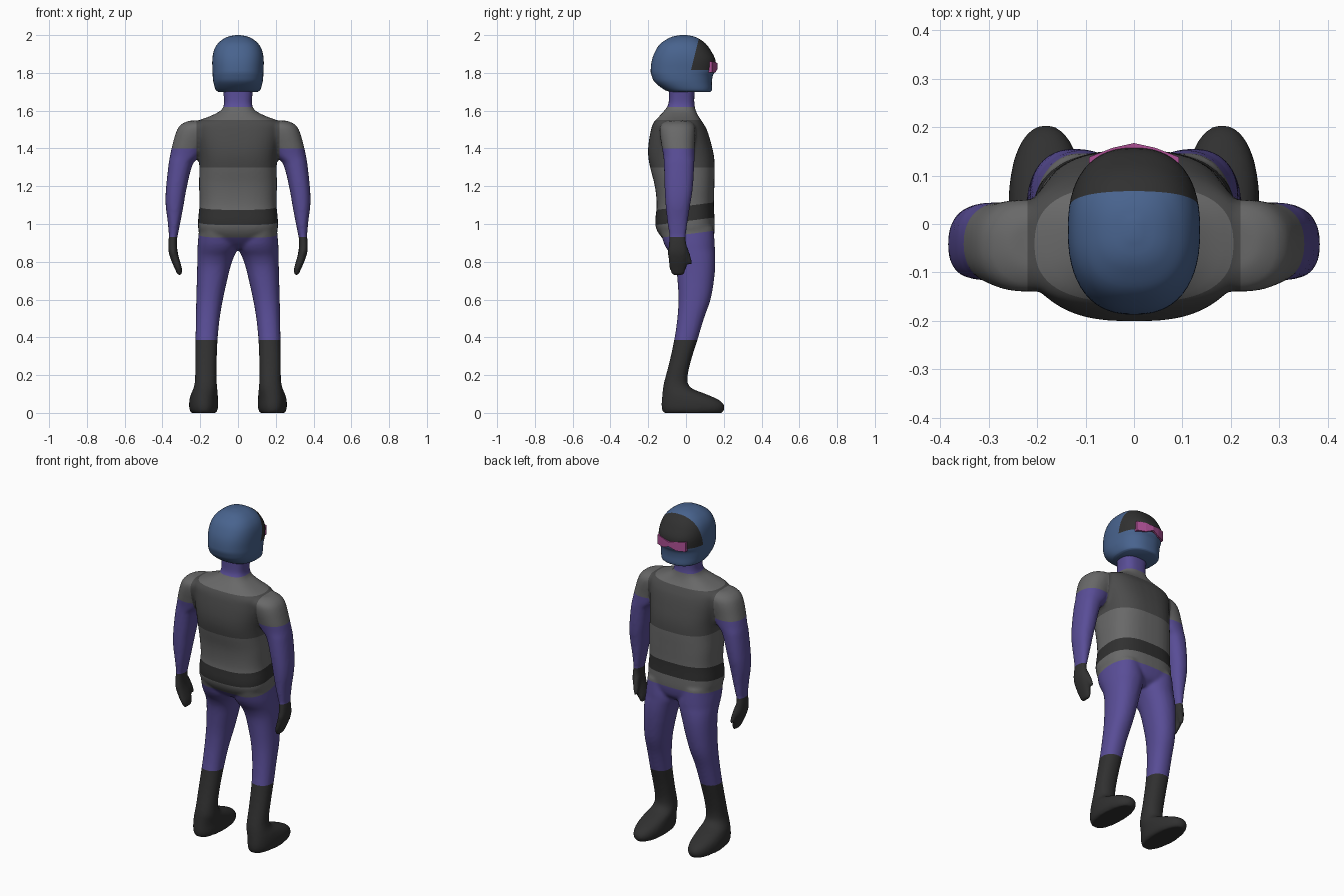
import bpy, bmesh, math
from mathutils import Vector

if "Cube" in bpy.data.objects:
    bpy.data.objects.remove(bpy.data.objects["Cube"])

COLORS = {
    "light": (0.14, 0.14, 0.14, 1), "mid": (0.07, 0.07, 0.07, 1), "dark": (0.03, 0.03, 0.03, 1),
    "purple": (0.10, 0.075, 0.31, 1), "blue": (0.065, 0.125, 0.27, 1), "pink": (0.42, 0.08, 0.30, 1)}
MATS = {}
for key, col in COLORS.items():
    MATS[key] = bpy.data.materials.new(key)
    MATS[key].diffuse_color = col


def loft(bm, rings, power=2.0, side=1, sides=40, steps=4):
    """Rings are (z, x0, x1, y0, y1) extents, smoothly interpolated along z."""
    def slope(i):
        a, b = rings[max(i - 1, 0)], rings[min(i + 1, len(rings) - 1)]
        return [(q - p) / (b[0] - a[0]) for p, q in zip(a, b)]
    fine = []
    for i in range(len(rings) - 1):
        a, b, ma, mb = rings[i], rings[i + 1], slope(i), slope(i + 1)
        h = b[0] - a[0]
        for k in range(steps):
            t = k / steps
            fine.append([(2*t**3 - 3*t**2 + 1) * p + (3*t**2 - 2*t**3) * q
                         + h * ((t**3 - 2*t**2 + t) * m + (t**3 - t**2) * n)
                         for p, q, m, n in zip(a, b, ma, mb)])
    fine.append(rings[-1])
    loops = []
    for z, x0, x1, y0, y1 in fine:
        loop = []
        for k in range(sides):
            a = 2 * math.pi * k / sides
            c, s = math.cos(a), math.sin(a)
            x = (x0 + x1) / 2 + (x1 - x0) / 2 * math.copysign(abs(c) ** (2 / power), c)
            y = (y0 + y1) / 2 + (y1 - y0) / 2 * math.copysign(abs(s) ** (2 / power), s)
            loop.append(bm.verts.new((side * x, y, z)))
        loops.append(loop)
    for lo, hi in zip(loops, loops[1:]):
        for k in range(sides):
            j = (k + 1) % sides
            bm.faces.new((lo[k], lo[j], hi[j], hi[k]))
    bm.faces.new(loops[0][::-1])
    bm.faces.new(loops[-1])


def make_object(name, bm, mat=None, smooth=True):
    mesh = bpy.data.meshes.new(name)
    for f in bm.faces:
        f.smooth = smooth
    bm.to_mesh(mesh)
    ob = bpy.data.objects.new(name, mesh)
    bpy.context.collection.objects.link(ob)
    if mat:
        mesh.materials.append(MATS[mat])
    return ob


def split(bm, planes, regions, classify):
    """Cut along planes, then make one object per named region."""
    for co, no in planes:
        bmesh.ops.bisect_plane(bm, geom=bm.verts[:] + bm.edges[:] + bm.faces[:],
                               plane_co=co, plane_no=no, dist=1e-5)
    for name, mat in regions.items():
        part = bm.copy()
        drop = [f for f in part.faces if classify(f.calc_center_median()) != name]
        bmesh.ops.delete(part, geom=drop, context='FACES')
        make_object(name, part, mat)
        part.free()


# Torso and neck, symmetric rings: z, half width, back, front
torso = [(.87, .05, -.06, .10), (.90, .13, -.10, .135), (.95, .20, -.145, .15),
         (1.0, .212, -.163, .152), (1.1, .204, -.155, .148), (1.2, .206, -.165, .15),
         (1.3, .205, -.19, .152), (1.36, .208, -.2, .148), (1.42, .217, -.199, .135),
         (1.5, .23, -.185, .11), (1.54, .225, -.17, .087), (1.57, .15, -.142, .066),
         (1.60, .092, -.115, .052), (1.63, .075, -.095, .045), (1.67, .075, -.09, .044),
         (1.75, .085, -.09, .05)]
arm = [(.92, .323, .364, -.086, -.004), (1.02, .303, .373, -.1, .01), (1.1, .288, .383, -.108, .022),
       (1.18, .274, .382, -.113, .035), (1.32, .238, .367, -.117, .044), (1.36, .2, .36, -.12, .045),
       (1.42, .17, .347, -.13, .046), (1.5, .12, .322, -.14, .05), (1.53, .1, .297, -.13, .04),
       (1.547, .1, .26, -.1, .015)]
hand = [(.73, .298, .32, -.073, -.012), (.76, .296, .333, -.086, .0), (.80, .306, .351, -.092, .006),
        (.85, .32, .367, -.096, .008), (.90, .324, .369, -.091, .001), (.95, .32, .364, -.088, -.003)]
thumb = [(.785, .31, .332, .012, .032), (.82, .312, .342, -.005, .028), (.88, .322, .355, -.04, .008)]
leg = [(0, .115, .248, -.12, .193), (.02, .107, .257, -.128, .204), (.045, .105, .259, -.13, .2),
       (.07, .106, .257, -.128, .172), (.1, .107, .249, -.125, .105), (.13, .11, .236, -.122, .03),
       (.17, .113, .228, -.114, .008), (.26, .113, .227, -.09, .022), (.39, .108, .225, -.062, .062),
       (.5, .097, .223, -.046, .095), (.6, .08, .221, -.04, .13), (.7, .058, .218, -.045, .148),
       (.78, .038, .216, -.055, .155), (.83, .02, .215, -.075, .155), (.865, .003, .214, -.1, .153),
       (.9, .0, .213, -.118, .152), (.98, .02, .205, -.14, .145)]

# Body parts fused into one smooth skin
bm = bmesh.new()
loft(bm, [(z, -w, w, b, f) for z, w, b, f in torso], 2.7)
for s in (-1, 1):
    loft(bm, arm, 2.3, s)
    loft(bm, hand, 2.3, s)
    loft(bm, thumb, 2.0, s)
    loft(bm, leg, 2.2, s)
bmesh.ops.recalc_face_normals(bm, faces=bm.faces[:])
skin = make_object("body_skin", bm)
bm.free()
rm = skin.modifiers.new("fuse", 'REMESH')
rm.mode = 'VOXEL'
rm.voxel_size = 0.0095
sm = skin.modifiers.new("soften", 'SMOOTH')
sm.factor = 0.5
sm.iterations = 5
bm = bmesh.new()
bm.from_object(skin, bpy.context.evaluated_depsgraph_get())
bpy.data.objects.remove(skin)

# Clothing regions
TILT = 0.13
Z = Vector((0, 0, 1))
SLOPE = Vector((0, -TILT, 1))
planes = [(Z * h, Z) for h in (.385, .93, 1.3, 1.4, 1.55, 1.62)]
planes += [(Z * h, SLOPE) for h in (.945, 1.015, 1.095)]
planes += [((s * .22, 0, 0), (1, 0, 0)) for s in (-1, 1)]


def clothing(c):
    if c.z < .385:
        return "boots"
    if abs(c.x) > .22 and c.z > .7:
        return "gloves" if c.z < .93 else "sleeves" if c.z < 1.4 else "shoulders"
    if c.z > 1.3:
        return "neck" if c.z > 1.62 else "collar" if c.z > 1.55 else "chest"
    h = c.z - TILT * c.y
    return "trousers" if h < .945 else "shirt_hem" if h < 1.015 else "belt" if h < 1.095 else "waist"


split(bm, planes, {"boots": "dark", "gloves": "dark", "sleeves": "purple", "shoulders": "light",
                   "neck": "purple", "collar": "light", "chest": "mid", "trousers": "purple",
                   "shirt_hem": "light", "belt": "dark", "waist": "light"}, clothing)
bm.free()

# Helmet with dark face shield
helmet = [(1.70, .105, -.085, .13), (1.708, .117, -.11, .137), (1.75, .13, -.165, .137),
          (1.785, .134, -.182, .142), (1.81, .135, -.187, .154), (1.87, .136, -.18, .155),
          (1.92, .127, -.16, .13), (1.955, .107, -.135, .104), (1.98, .077, -.098, .07),
          (1.993, .048, -.068, .04), (2.0, .012, -.03, .005)]
bm = bmesh.new()
loft(bm, [(z, -w, w, b, f) for z, w, b, f in helmet], 2.4, sides=56)
bmesh.ops.recalc_face_normals(bm, faces=bm.faces[:])
edge_co, edge_no = Vector((0, .065, 1.97)), Vector((0, 1, -.25))


def headgear(c):
    return "face_shield" if c.z > 1.815 and (c - edge_co).dot(edge_no) > 0 else "helmet"


split(bm, [((0, 0, 1.815), Z), (edge_co, edge_no)],
      {"helmet": "blue", "face_shield": "dark"}, headgear)
bm.free()

# Goggle lenses, narrow at the nose and wider outside
for s, name in ((-1, "left_lens"), (1, "right_lens")):
    bm = bmesh.new()
    ends = []
    for x, yf, yb, z0, z1 in ((0, .167, .12, 1.822, 1.85), (.045, .157, .12, 1.803, 1.857),
                              (.093, .138, .08, 1.803, 1.86)):
        ends.append([bm.verts.new((s * x, y, z)) for y, z in ((yf, z0), (yf, z1), (yb, z1), (yb, z0))])
    for a, b in zip(ends, ends[1:]):
        for k in range(4):
            bm.faces.new((a[k], a[(k + 1) % 4], b[(k + 1) % 4], b[k]))
    bm.faces.new(ends[0])
    bm.faces.new(ends[-1])
    bmesh.ops.recalc_face_normals(bm, faces=bm.faces[:])
    make_object(name, bm, "pink", smooth=False)
    bm.free()

for m in bpy.data.materials:
    if m.users and not m.is_grease_pencil:
        m.use_nodes = True
        m.node_tree.nodes["Principled BSDF"].inputs["Base Color"].default_value = m.diffuse_color
